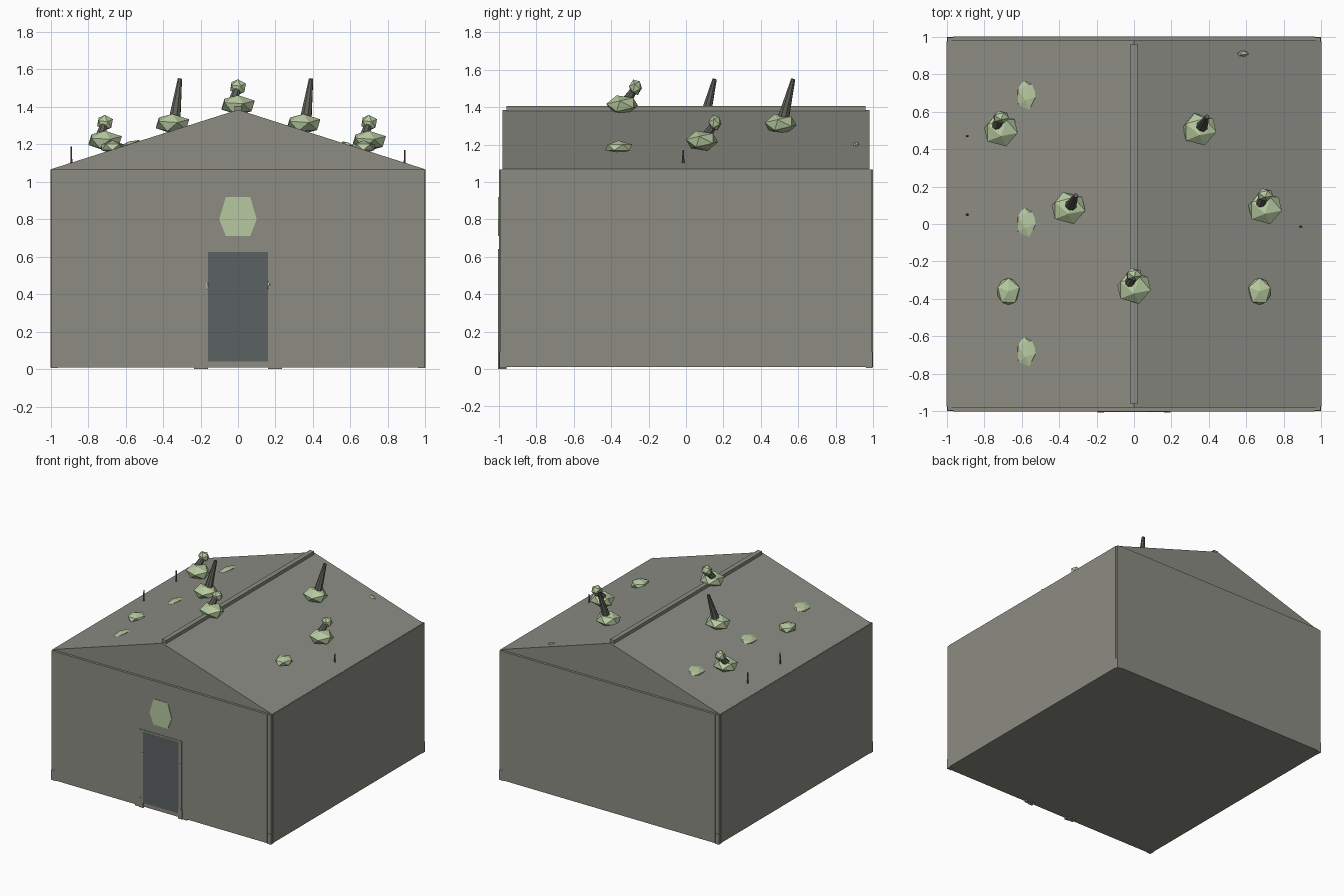
import bpy, bmesh, math
from mathutils import Vector, Matrix, Euler

if "Cube" in bpy.data.objects:
    bpy.data.objects.remove(bpy.data.objects["Cube"])


def material(name, rgb):
    m = bpy.data.materials.new(name)
    m.diffuse_color = (*rgb, 1)
    m.use_nodes = True
    m.node_tree.nodes["Principled BSDF"].inputs["Base Color"].default_value = m.diffuse_color
    return m


STONE = material("grey_stone", (0.262, 0.262, 0.231))
MOSS = material("pale_green", (0.468, 0.584, 0.347))
DOOR = material("slate_blue", (0.104, 0.122, 0.122))
SPIKE = material("dark_stone", (0.12, 0.12, 0.105))


def finish(bm, name, mat):
    bmesh.ops.recalc_face_normals(bm, faces=bm.faces)
    me = bpy.data.meshes.new(name)
    bm.to_mesh(me)
    bm.free()
    me.materials.append(mat)
    ob = bpy.data.objects.new(name, me)
    bpy.context.collection.objects.link(ob)
    return ob


def box(name, lo, hi, mat=STONE):
    lo, hi = Vector(lo), Vector(hi)
    bm = bmesh.new()
    bmesh.ops.create_cube(bm, size=1, matrix=Matrix.LocRotScale((lo + hi) / 2, None, hi - lo))
    return finish(bm, name, mat)


def extrude_profile(name, points, y0, y1, mat=STONE):
    """Extrude an outline in x and z along y."""
    bm = bmesh.new()
    face = bm.faces.new([bm.verts.new((x, y0, z)) for x, z in points])
    new = bmesh.ops.extrude_face_region(bm, geom=[face])["geom"]
    verts = [v for v in new if isinstance(v, bmesh.types.BMVert)]
    bmesh.ops.translate(bm, verts=verts, vec=(0, y1 - y0, 0))
    return finish(bm, name, mat)


def blob(name, centre, radii, tilt=(0, 0, 0), turn=(0.35, 0, 0)):
    """Faceted pod: a turned icosahedron, squashed, then tilted."""
    bm = bmesh.new()
    bmesh.ops.create_icosphere(bm, subdivisions=1, radius=1)
    bm.transform(Euler(turn).to_matrix().to_4x4())
    bm.transform(Matrix.LocRotScale(Vector(centre), Euler(tilt), Vector(radii)))
    return finish(bm, name, MOSS)


def cone(name, start, end, r1, r2, sides=8):
    start, end = Vector(start), Vector(end)
    axis = end - start
    bm = bmesh.new()
    bmesh.ops.create_cone(bm, cap_ends=True, segments=sides, radius1=r1, radius2=r2, depth=axis.length)
    rot = axis.to_track_quat('Z', 'Y')
    bm.transform(Matrix.LocRotScale((start + end) / 2, rot, None))
    return finish(bm, name, SPIKE)


def roof_z(x):
    return 1.385 - 0.318 * abs(x)


# Walls, gabled roof and ridge
box("walls", (-0.995, -0.995, 0.01), (0.995, 0.995, 1.067))
extrude_profile("gable_roof", [(-0.995, 1.06), (0.995, 1.06), (0.995, roof_z(0.995)),
                               (0, 1.385), (-0.995, roof_z(0.995))], -0.98, 0.98)
box("ridge_beam", (-0.02, -0.96, 1.36), (0.02, 0.96, 1.405))

# Wall facings stopping short of the corners, corner posts and their feet
for s in (-1, 1):
    box("end_facing", (-0.965, min(s, s * 0.98), 0.01), (0.965, max(s, s * 0.98), 1.067))
    box("side_facing", (min(s, s * 0.98), -0.975, 0.01), (max(s, s * 0.98), 0.975, 1.067))
    for t in (-1, 1):
        box("corner_foot", (s * 0.98 - 0.018, t * 0.98 - 0.018, 0.005),
            (s * 0.98 + 0.018, t * 0.98 + 0.018, 0.09))

# Doorway: panel, jambs, lintel and feet
box("door", (-0.16, -1.002, 0.04), (0.16, -0.99, 0.625), DOOR)
for s in (-1, 1):
    xs = sorted((s * 0.162, s * 0.192))
    box("door_jamb", (xs[0], -1.004, 0.01), (xs[1], -0.98, 0.64))
    xs = sorted((s * 0.16, s * 0.195))
    box("jamb_foot", (xs[0], -1.006, 0.0), (xs[1], -0.98, 0.08))
    xs = sorted((s * 0.18, s * 0.235))
    box("step_stone", (xs[0], -1.0, 0.0), (xs[1], -0.96, 0.012))
    blob("jamb_moss", (s * 0.166, -1.0, 0.45), (0.008, 0.006, 0.035))
box("door_lintel", (-0.192, -1.004, 0.626), (0.192, -0.98, 0.64))

# Green emblem plate above the door
extrude_profile("wall_plate", [(-0.065, 0.92), (0.065, 0.92), (0.1, 0.8), (0.065, 0.71),
                               (-0.065, 0.71), (-0.1, 0.8)], -1.004, -0.998, MOSS)

# Large pods with a stalk and bud
for x, y, z in ((-0.71, 0.5, 1.22), (0.7, 0.085, 1.22), (0, -0.34, 1.41)):
    blob("pod", (x, y, z), (0.1, 0.09, 0.056))
    cone("pod_stalk", (x - 0.025, y + 0.02, z + 0.02), (x, y + 0.075, z + 0.1), 0.028, 0.018)
    blob("pod_bud", (x, y + 0.07, z + 0.096), (0.047, 0.036, 0.044))

# Large pods with a tall leaning spike
for x, y in ((0.35, 0.505), (-0.35, 0.085)):
    blob("spiked_pod", (x, y, 1.31), (0.1, 0.09, 0.056))
    cone("spike", (x + 0.01, y + 0.01, 1.32), (x + 0.04, y + 0.068, 1.55), 0.034, 0.012)

# Smaller pods and flat moss cushions lying on the slopes
for x in (-0.67, 0.67):
    blob("small_pod", (x, -0.36, 1.185), (0.068, 0.08, 0.036), turn=(0, 0, 0.3))
pitch = math.atan(0.318)
for y in (-0.68, 0.01, 0.69):
    blob("moss_cushion", (-0.575, y, 1.2), (0.06, 0.085, 0.018), tilt=(0, -pitch, 0))
blob("moss_tuft", (0.58, 0.91, 1.198), (0.036, 0.017, 0.016), tilt=(0, pitch, 0))

# Thin stakes near the eaves
for x, y, top in ((-0.89, 0.47, 1.19), (-0.89, 0.05, 1.19), (0.89, -0.015, 1.17)):
    cone("stake", (x, y, 1.085), (x, y, top), 0.007, 0.004, 6)
